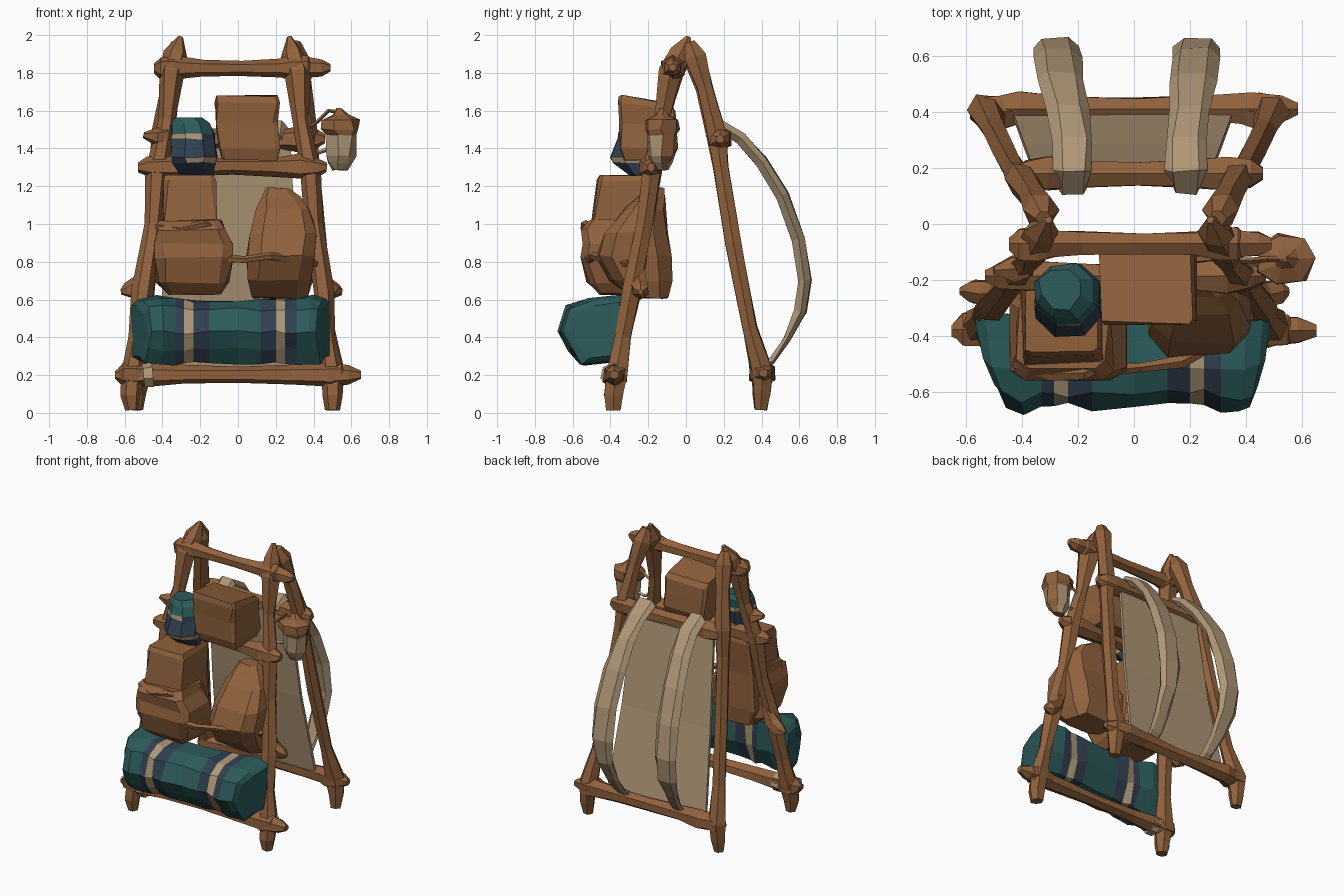
import bpy, bmesh, math, random
from mathutils import Vector

random.seed(4)
cube = bpy.data.objects.get("Cube")
if cube:
    bpy.data.objects.remove(cube)


def material(name, rgb):
    m = bpy.data.materials.new(name)
    m.use_nodes = True
    m.diffuse_color = (*rgb, 1)
    m.node_tree.nodes["Principled BSDF"].inputs["Base Color"].default_value = (*rgb, 1)
    return m


BROWN = material("leather_brown", (0.28, 0.12, 0.046))
CREAM = material("canvas_cream", (0.43, 0.31, 0.185))
TEAL = material("blanket_teal", (0.026, 0.105, 0.105))
NAVY = material("blanket_navy", (0.03, 0.05, 0.08))


def loft(name, rings, mats, rule=None, jitter=Vector((0, 0, 0))):
    """Skin a list of equal rings, cap both ends, colour faces by a rule on their centre."""
    bm = bmesh.new()
    rows = [[bm.verts.new(Vector(p) + Vector([random.uniform(-j, j) for j in jitter]))
             for p in ring] for ring in rings]
    n = len(rows[0])
    for a, b in zip(rows, rows[1:]):
        for i in range(n):
            bm.faces.new((a[i], a[(i + 1) % n], b[(i + 1) % n], b[i]))
    bm.faces.new(rows[0][::-1])
    bm.faces.new(rows[-1])
    bmesh.ops.recalc_face_normals(bm, faces=bm.faces)
    if rule:
        for f in bm.faces:
            f.material_index = rule(f.calc_center_median())
    me = bpy.data.meshes.new(name)
    bm.to_mesh(me)
    bm.free()
    for m in mats:
        me.materials.append(m)
    ob = bpy.data.objects.new(name, me)
    bpy.context.collection.objects.link(ob)
    return ob


def limb(name, path, sides=6, mat=BROWN, wobble=0.14):
    """Rough branch through (x, y, z, radius) points."""
    pts = [Vector(p[:3]) for p in path]
    rings = []
    for i, p in enumerate(pts):
        d = (pts[min(i + 1, len(pts) - 1)] - pts[max(i - 1, 0)]).normalized()
        u = d.cross(Vector((0, 1, 0))).normalized()
        v = d.cross(u)
        r = path[i][3]
        rings.append([p + (u * math.cos(t) + v * math.sin(t)) * r * random.uniform(1 - wobble, 1 + wobble)
                      for t in [math.tau * k / sides for k in range(sides)]])
    return loft(name, rings, [mat])


def block_ring(z, cx, cy, hx, hy, cut=0.25):
    """Rectangle with clipped corners at height z."""
    c = cut * min(hx, hy)
    out = []
    for sx, sy in ((1, 1), (-1, 1), (-1, -1), (1, -1)):
        pair = [(cx + sx * hx, cy + sy * (hy - c), z), (cx + sx * (hx - c), cy + sy * hy, z)]
        out += pair if sx * sy > 0 else pair[::-1]
    return out


def pouch(name, levels, mats=(BROWN,), rule=None, jit=0.012, cut=0.25):
    return loft(name, [block_ring(*l, cut) for l in levels], mats, rule, Vector((jit, jit, jit * 0.6)))


# Frame legs, the left ones slightly closer to the centre
for side, s, b in (("right", -1.0, -1.0), ("left", .89, .93)):
    limb(side + "_front_leg", [
        (s * .56, -.385, .015, .04), (s * .565, -.385, .09, .052), (s * .56, -.37, .21, .064),
        (s * .53, -.335, .4, .046), (s * .505, -.29, .64, .055), (s * .45, -.22, 1.0, .045),
        (s * .43, -.18, 1.28, .055), (s * .375, -.13, 1.55, .045), (s * .355, -.08, 1.8, .07),
        (s * .325, -.025, 1.9, .062), (s * .305, .015, 1.99, .014)])
    limb(side + "_back_leg", [
        (b * .535, .395, .015, .036), (b * .535, .4, .1, .05), (b * .53, .405, .21, .064),
        (b * .5, .335, .45, .045), (b * .455, .25, .9, .044), (b * .42, .185, 1.3, .044),
        (b * .4, .16, 1.47, .058), (b * .36, .1, 1.72, .05), (b * .335, .05, 1.88, .064),
        (b * .32, .02, 1.96, .03)])
    # Cut branch stub on the front leg
    limb(side + "_leg_stub", [
        (s * .45, -.24, .82, .02), (s * .51, -.25, .69, .05), (s * .58, -.24, .645, .045), (s * .62, -.24, .64, .015)])
    # Binding knobs where the bars cross
    for label, w, y, z in (("top", s * .36, -.07, 1.825), ("low", s * .56, -.375, .2), ("rear_low", b * .5, .4, .21)):
        e = math.copysign(1, s)
        limb(f"{side}_{label}_knob", [(w - e * .1, y, z, .045), (w - e * .02, y, z, .07),
                                      (w + e * .05, y, z, .06), (w + e * .085, y, z, .025)])


def bar(name, x0, x1, y, z, r, sag=0.0):
    """Cross bar, slim in the middle with swollen crossings and whittled ends."""
    shape = [(0, .45), (.05, 1), (.14, 1.25), (.28, 1), (.5, .9), (.72, 1), (.86, 1.25), (.95, 1), (1, .45)]
    limb(name, [(x0 + (x1 - x0) * t, y, z - sag * math.sin(math.pi * t), r * k) for t, k in shape])


# Cross bars
bar("top_bar", -.445, .49, -.07, 1.828, .047, .005)
bar("middle_bar", -.53, .47, -.185, 1.3, .052, -.005)
bar("front_bottom_bar", -.65, .65, -.38, .2, .05)
bar("back_upper_bar", -.43, .46, .18, 1.45, .054)
bar("back_bottom_bar", -.57, .585, .41, .21, .052)
limb("upper_stub", [(-.37, -.15, 1.47, .04), (-.43, -.16, 1.455, .05), (-.5, -.165, 1.47, .015)])

# Canvas back panel
loft("back_panel", [[(x0, y - .01, z), (x1, y - .01, z), (x1, y + .01, z), (x0, y + .01, z)]
                    for x0, x1, y, z in ((-.43, .35, .385, .22), (-.39, .31, .275, .8),
                                         (-.36, .28, .195, 1.41))], [CREAM])

# Shoulder straps: (y, z, half width)
ARC = [(.13, 1.45, .055), (.19, 1.515, .07), (.29, 1.455, .072), (.4, 1.33, .075), (.51, 1.15, .08),
       (.595, .92, .085), (.63, .7, .085), (.605, .54, .07), (.535, .39, .055), (.46, .28, .045), (.4, .23, .045)]
for side, s, x0, x1 in (("right", -1, .215, .28), ("left", 1, .185, .225)):
    rings = []
    for i, (y, z, w) in enumerate(ARC):
        a, b = ARC[max(i - 1, 0)], ARC[min(i + 1, len(ARC) - 1)]
        t = Vector((0, b[0] - a[0], b[1] - a[1])).normalized()
        nrm = Vector((0, -t.z, t.y)) * (.032 if i < 8 else .016)
        c = Vector((s * (x0 + (x1 - x0) * max(0, (y - .3) / .34)), y, z))
        e = Vector((w, 0, 0))
        rings.append([c - e, c - e * .6 + nrm, c + e * .6 + nrm, c + e, c + e * .6 - nrm, c - e * .6 - nrm])
    loft(side + "_shoulder_strap", rings, [CREAM], None, Vector((.008, .005, .005)))

# Rolled blanket with banded straps; its front is shorter than its back
SECTION = [(-.18, -.01), (-.13, .12), (-.02, .17), (.15, .175), (.15, -.02), (.1, -.155), (-.06, -.18), (-.13, -.1)]
STATIONS = [(-.565, .8), (-.53, .97), (-.43, 1.04), (-.33, 1), (-.285, .95), (-.235, .95), (-.15, .96), (0, .95),
            (.12, .94), (.2, .95), (.25, .95), (.31, .98), (.4, 1.04), (.46, .97), (.485, .8)]


def roll_colour(c):
    for lo, hi, a, b in ((-.33, -.15, -.285, -.235), (.12, .31, .2, .25)):
        if lo < c.x < hi:
            return 2 if a < c.x < b else 1
    return 0


loft("blanket_roll", [[(x - math.copysign(max(0, abs(x) - .33) * max(0, .05 - y) * 1.6, x),
                        -.485 + (1 - k) * .1 + y * k, .435 + z * k) for y, z in SECTION]
                      for x, k in STATIONS], [TEAL, NAVY, CREAM], roll_colour, Vector((0, .016, .012)))
# Pale lashing around the front bottom bar
limb("bar_lashing", [(-.5, -.385, .195, .066), (-.45, -.385, .2, .068)], 7, CREAM, .04)

# Tall pouch with its front pocket
pouch("tall_pouch", [(.64, -.25, -.28, .12, .09), (.75, -.25, -.32, .16, .14), (1.0, -.255, -.335, .145, .165),
                     (1.23, -.255, -.31, .132, .155), (1.26, -.255, -.31, .128, .15)], jit=.008, cut=.1)
pouch("tall_pouch_pocket", [(.63, -.23, -.35, .14, .12), (.69, -.24, -.37, .185, .15), (.82, -.235, -.39, .2, .165),
                            (.9, -.235, -.4, .2, .155), (.97, -.25, -.405, .175, .15), (1.02, -.255, -.39, .16, .13)])
# Flap lip across the pocket
limb("pocket_flap_edge", [(-.43, -.49, .99, .02), (-.3, -.535, .97, .026), (-.18, -.53, 1.0, .024),
                          (-.08, -.49, .97, .016)], 5)

# Drooping pouch on the other side and the thong between them
pouch("round_pouch", [(.61, .22, -.19, .14, .1), (.7, .22, -.24, .17, .16), (.83, .225, -.275, .18, .195),
                      (.95, .24, -.26, .175, .165), (1.08, .24, -.22, .135, .105), (1.14, .23, -.19, .105, .075),
                      (1.19, .21, -.165, .05, .04)], cut=.4)
limb("pouch_thong", [(-.08, -.52, .82, .022), (.03, -.51, .81, .018), (.17, -.49, .83, .022),
                     (.31, -.41, .81, .022), (.41, -.31, .79, .02)], 5)

# Upper satchel, its lid tilted up at the front
loft("upper_satchel", [[(x, y, z - (y + .35) * tilt) for x, y, z in block_ring(*level, .1)]
                       for tilt, level in ((0, (1.34, .065, -.2, .145, .13)), (0, (1.4, .06, -.2, .16, .155)),
                                           (.1, (1.54, .045, -.195, .165, .155)), (.15, (1.64, .045, -.21, .17, .15)),
                                           (.17, (1.68, .045, -.215, .165, .14)))],
     [BROWN], None, Vector((.01, .01, .006)))


# Small bundle: navy body, broken cream ties, teal top
def bundle_colour(c):
    if c.z > 1.48:
        return 0
    if (1.45 < c.z and c.x < -.2) or (1.325 < c.z < 1.35 and c.x > -.25):
        return 2
    return 1


pouch("small_bundle", [(1.255, -.22, -.25, .08, .05), (1.325, -.23, -.275, .112, .11), (1.35, -.23, -.285, .118, .118),
                       (1.45, -.235, -.255, .115, .11), (1.475, -.235, -.25, .112, .105),
                       (1.53, -.25, -.24, .1, .095), (1.56, -.26, -.23, .075, .07)],
      (TEAL, NAVY, CREAM), bundle_colour, jit=.008, cut=.6)

# Hanging lantern with wide cap, pale body with a leather rear corner, and hook
LANTERN = [(1.285, .035), (1.325, .06), (1.36, .08), (1.47, .09), (1.5, .105), (1.55, .1), (1.575, .045), (1.61, .01)]
loft("lantern", [[(.54 + r * math.cos(math.tau * k / 7), -.125 + r * .9 * math.sin(math.tau * k / 7), z)
                  for k in range(7)] for z, r in LANTERN], [BROWN, CREAM],
     lambda c: 1 if 1.3 < c.z < 1.48 and not (c.x > .56 and c.y > -.11) else 0, Vector((.01, .008, .004)))
limb("lantern_hook", [(.36, -.13, 1.5, .012), (.42, -.13, 1.54, .01), (.48, -.125, 1.6, .01), (.54, -.125, 1.59, .012)], 4)
limb("lantern_tie", [(.37, -.15, 1.4, .012), (.43, -.14, 1.38, .01), (.49, -.13, 1.4, .012)], 4, CREAM)
